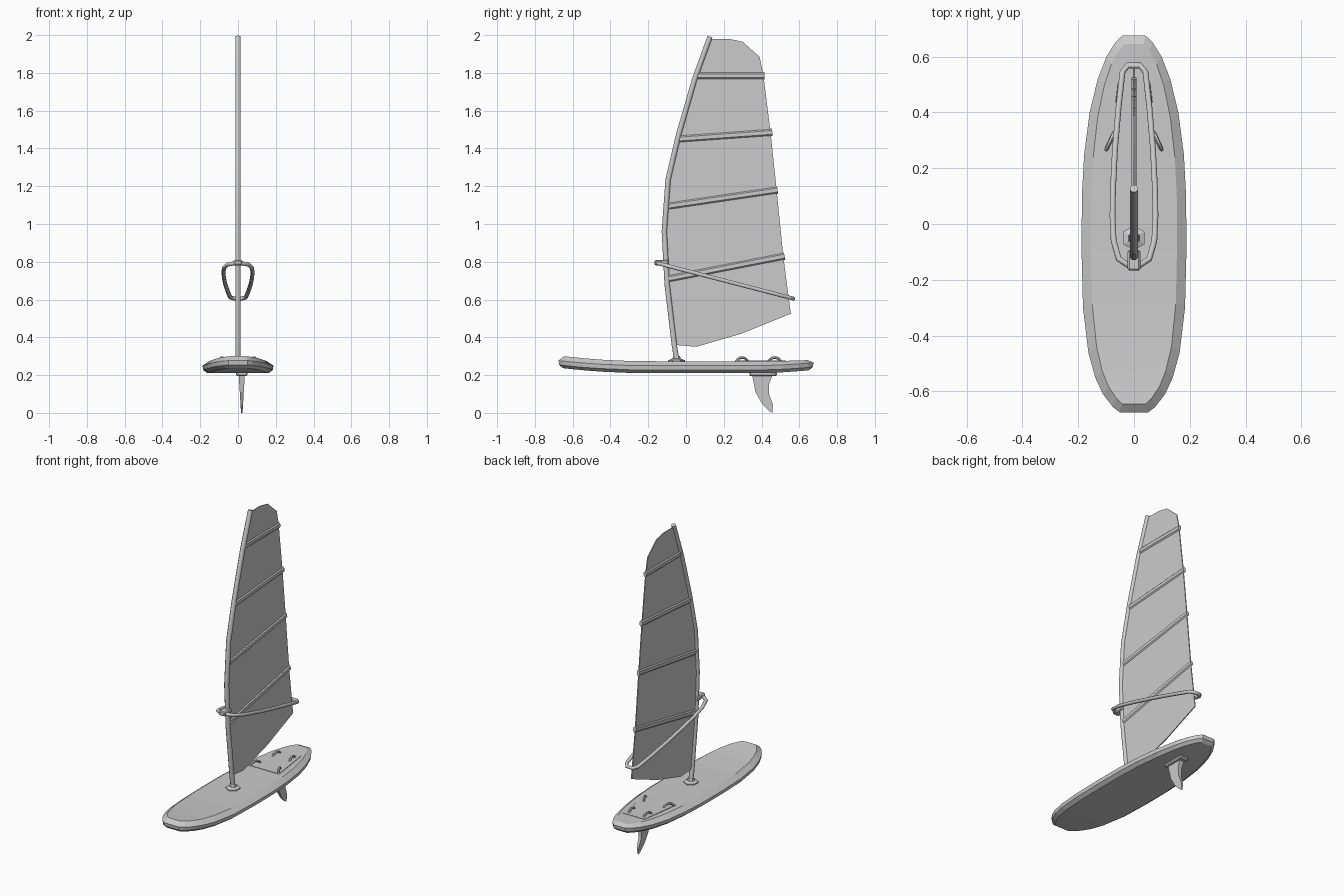
import bpy, bmesh, math
from mathutils import Vector

if "Cube" in bpy.data.objects:
    bpy.data.objects.remove(bpy.data.objects["Cube"], do_unlink=True)

grey = bpy.data.materials.new("plain_grey")
grey.use_nodes = True
colour = (0.6, 0.6, 0.6, 1)
grey.diffuse_color = colour
grey.node_tree.nodes["Principled BSDF"].inputs["Base Color"].default_value = colour


def add_object(name, bm):
    """Turn a bmesh into a flat shaded object."""
    bmesh.ops.recalc_face_normals(bm, faces=bm.faces)
    mesh = bpy.data.meshes.new(name)
    bm.to_mesh(mesh)
    bm.free()
    mesh.materials.append(grey)
    ob = bpy.data.objects.new(name, mesh)
    bpy.context.collection.objects.link(ob)
    return ob


def bridge(bm, rings, closed=False):
    """Skin a row of point rings, capping the ends unless the row is closed."""
    rows = [[bm.verts.new(p) for p in ring] for ring in rings]
    pairs = list(zip(rows, rows[1:]))
    if closed:
        pairs.append((rows[-1], rows[0]))
    for a, b in pairs:
        for i in range(len(a)):
            j = (i + 1) % len(a)
            bm.faces.new((a[i], a[j], b[j], b[i]))
    if not closed:
        for row in (rows[0], rows[-1]):
            half = len(row) // 2
            for i in range(half - 1):
                bm.faces.new((row[i], row[i + 1], row[-i - 2], row[-i - 1]))


def tube(name, path, radius, closed=False, sides=8, flat=1.0, smooth=True):
    """Sweep a round or flattened section along a path."""
    pts = [Vector(p) for p in path]
    count = len(pts)
    side = Vector((1, 0, 0))
    rings = []
    for k, p in enumerate(pts):
        if closed:
            along = pts[(k + 1) % count] - pts[k - 1]
        else:
            along = pts[min(k + 1, count - 1)] - pts[max(k - 1, 0)]
        along.normalize()
        side = (side - along * side.dot(along)).normalized()
        up = along.cross(side)
        turns = [math.tau * (i + 0.5) / sides for i in range(sides)]
        rings.append([p + radius * (side * flat * math.cos(t) + up * math.sin(t))
                      for t in turns])
    bm = bmesh.new()
    bridge(bm, rings, closed)
    ob = add_object(name, bm)
    if smooth:
        bpy.ops.object.select_all(action='DESELECT')
        ob.select_set(True)
        bpy.context.view_layer.objects.active = ob
        bpy.ops.object.shade_smooth_by_angle(angle=math.radians(50))
    return ob


def plate(name, outline, thickness, centre=0.0):
    """Upright plate from a (y, z) outline; thickness is a function of z."""
    bm = bmesh.new()
    sides = [[bm.verts.new((centre + s * thickness(z), y, z)) for y, z in outline]
             for s in (-1, 1)]
    for row in sides:
        bm.faces.new(row)
    for i in range(len(outline)):
        bm.faces.new((sides[0][i - 1], sides[0][i], sides[1][i], sides[1][i - 1]))
    return add_object(name, bm)


def block(name, centre, size, bevel=0.0):
    bm = bmesh.new()
    bmesh.ops.create_cube(bm, size=1)
    for v in bm.verts:
        v.co = Vector(centre) + v.co * Vector(size)
    if bevel:
        bmesh.ops.bevel(bm, geom=list(bm.edges), offset=bevel, segments=1, affect='EDGES')
    return add_object(name, bm)


# Board: outline narrowing to both ends, with an upturned nose
def half_width(y):
    power = 3.5 if y < 0 else 2.3
    return 0.188 * math.sqrt(1 - abs(y / 0.69) ** power)


def rocker(y):
    return 0.027 * max(0, (-y - 0.2) / 0.475) ** 2


def stern_lift(y):
    return 0.016 * max(0, (y - 0.35) / 0.325) ** 2


def deck_height(y):
    return 0.273 + rocker(y) + stern_lift(y) * 0.4


stations = [-0.675, -0.655, -0.61, -0.55, -0.46, -0.3, -0.1, 0.1, 0.25,
            0.4, 0.52, 0.6, 0.65, 0.675]
rings = []
for y in stations:
    w = half_width(y)
    lift = rocker(y) + stern_lift(y)
    left = [(w * 0.82, y * 0.955, deck_height(y)),
            (w, y, 0.25 + lift),
            (w * 0.98, y * 0.995, 0.227 + lift),
            (w * 0.86, y * 0.965, 0.21 + lift)]
    rings.append(left + [(-x, b, z) for x, b, z in reversed(left)])
bm = bmesh.new()
bridge(bm, rings)
add_object("board", bm)

# Tail grip pad on the deck
bm = bmesh.new()
pad = [(0.11, 0.26), (0.075, 0.53), (-0.075, 0.53), (-0.11, 0.26)]
bridge(bm, [[(x, y, deck_height(y) + h) for x, y in pad] for h in (-0.005, 0.003)])
add_object("tail_pad", bm)

# Foot straps: two angled and two straight, mirrored
for label, outer, inner in (("front", (0.1, 0.265), (0.07, 0.33)),
                            ("rear", (0.06, 0.435), (0.052, 0.505))):
    for word, s in (("left", 1), ("right", -1)):
        path = []
        for i in range(7):
            t = i / 6
            arch = math.sin(math.pi * t) ** 0.7 if 0 < i < 6 else 0
            y = outer[1] + (inner[1] - outer[1]) * t
            x = outer[0] + (inner[0] - outer[0]) * t
            path.append((s * x, y, 0.271 + 0.022 * arch))
        tube(f"{label}_strap_{word}", path, 0.007, sides=6)

# Fin and its base
block("fin_base", (0.02, 0.408, 0.206), (0.06, 0.145, 0.022), 0.006)
fin = [(0.35, 0.2), (0.368, 0.11), (0.405, 0.045), (0.44, 0.01), (0.458, 0),
       (0.46, 0.045), (0.439, 0.1), (0.439, 0.15), (0.458, 0.2)]
plate("fin", fin, lambda z: 0.004 + 0.06 * z, 0.02)

# Mast foot
bm = bmesh.new()
hexagon = [(math.sin(i * math.pi / 3), math.cos(i * math.pi / 3)) for i in range(6)]
bridge(bm, [[(x * r, -0.05 + y * r, z) for x, y in hexagon]
            for r, z in ((0.044, 0.265), (0.044, 0.279), (0.022, 0.287), (0.018, 0.3))])
add_object("mast_foot", bm)

# Mast: one bent pole
mast = [(-0.05, 0.285), (-0.062, 0.36), (-0.1, 0.68), (-0.115, 0.96), (-0.095, 1.235),
        (-0.04, 1.47), (0.045, 1.765), (0.127, 1.992)]
tube("mast", [(0, y, z) for y, z in mast], 0.015)

# Sail
edge = [(0.13, 1.98), (0.225, 1.98), (0.3, 1.965), (0.39, 1.885), (0.41, 1.785),
        (0.447, 1.49), (0.48, 1.18), (0.515, 0.83), (0.555, 0.525),
        (0.295, 0.42), (0.055, 0.35)]
plate("sail", mast[1:-1] + edge, lambda z: 0.003)

# Battens across the sail
battens = [((0.055, 1.785), (0.415, 1.785)), ((-0.035, 1.45), (0.457, 1.485)),
           ((-0.09, 1.095), (0.485, 1.18)), ((-0.092, 0.71), (0.522, 0.83))]
for i, (a, b) in enumerate(battens):
    tube(f"batten_{i + 1}", [(0, *a), (0, *b)], 0.02, sides=6, flat=0.55, smooth=False)

# Boom: a closed loop sloping down to the rear
half = [(0.02, -0.148), (0.055, -0.125), (0.073, -0.06), (0.077, 0.03), (0.075, 0.13),
        (0.068, 0.27), (0.055, 0.42), (0.041, 0.545), (0.022, 0.568)]
loop = half + [(-x, y) for x, y in reversed(half)]
tube("boom", [(x, y, 0.792 - 0.26 * (y + 0.15)) for x, y in loop], 0.011, closed=True)

# Clamp joining the boom to the mast
block("boom_clamp", (0, -0.13, 0.795), (0.045, 0.075, 0.028), 0.006)
